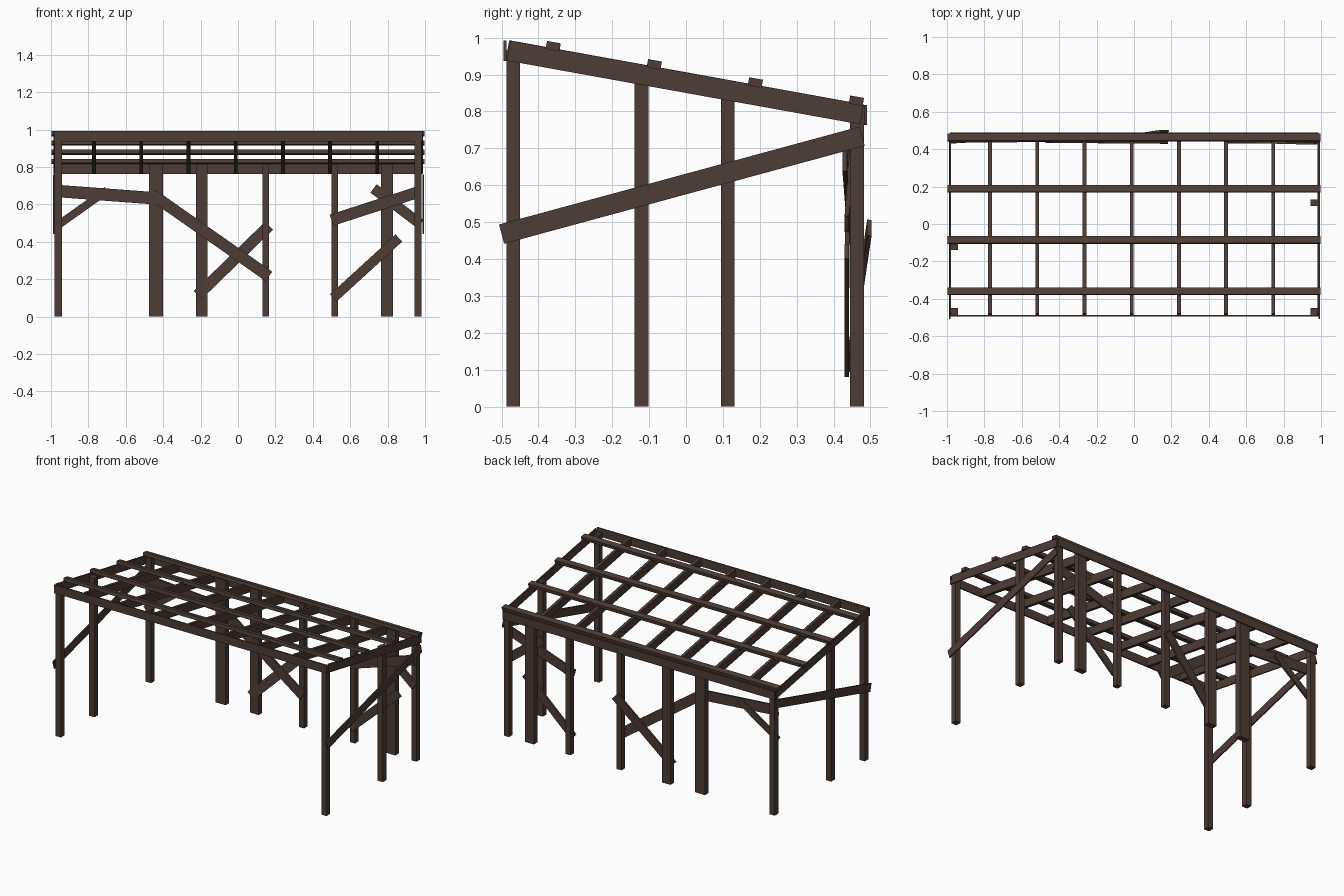
import bpy
from mathutils import Vector, Matrix

if "Cube" in bpy.data.objects:
    bpy.data.objects.remove(bpy.data.objects["Cube"])

wood = bpy.data.materials.new("dark brown timber")
wood.diffuse_color = (0.075, 0.046, 0.036, 1)
wood.use_nodes = True
wood.node_tree.nodes["Principled BSDF"].inputs["Base Color"].default_value = wood.diffuse_color


def add_mesh(name, verts):
    faces = [(0, 1, 3, 2), (4, 6, 7, 5), (0, 4, 5, 1), (2, 3, 7, 6), (0, 2, 6, 4), (1, 5, 7, 3)]
    me = bpy.data.meshes.new(name)
    me.from_pydata(verts, [], faces)
    me.materials.append(wood)
    ob = bpy.data.objects.new(name, me)
    bpy.context.collection.objects.link(ob)
    return ob


def box(name, x0, x1, y0, y1, z0, z1):
    return add_mesh(name, [(x, y, z) for x in (x0, x1) for y in (y0, y1) for z in (z0, z1)])


def plank(name, a, b, width, thick, flat):
    """Board from a to b; 'flat' is the direction its thickness points."""
    a, b, n = Vector(a), Vector(b), Vector(flat)
    d = (b - a).normalized()
    n = (n - d * n.dot(d)).normalized()
    w = d.cross(n)
    return add_mesh(name, [p + n * (i * thick / 2) + w * (j * width / 2)
                           for p in (a, b) for i in (-1, 1) for j in (-1, 1)])


SLOPE = -0.18


def roof_z(y):
    return 0.992 + SLOPE * (y + 0.476)      # top edge of the rafters


# Back row of posts, of varying width
for x0, x1 in [(-.98, -.942), (-.475, -.402), (-.225, -.162), (.13, .167),
               (.50, .535), (.765, .828), (.945, .982)]:
    box("back_post", x0, x1, .445, .482, 0, .815)

# Front corner posts and one middle post on each side
for x0, x1 in [(-.98, -.942), (.945, .982)]:
    box("front_post", x0, x1, -.487, -.45, 0, .965)
box("left_middle_post", -.98, -.942, -.14, -.102, 0, .91)
box("right_middle_post", .945, .982, .095, .132, 0, .88)

# Fascia boards
box("front_fascia", -.985, .987, -.495, -.487, .937, .992)
box("back_fascia", -.985, .987, .482, .49, .763, .817)

# Sloping side plates and long side braces
for side, xp, xb in [("left", -.983, -.986), ("right", .985, .991)]:
    plank(side + "_plate", (xp, -.481, .965), (xp, .477, .792), .055, .008, (1, 0, 0))
    plank(side + "_brace", (xb, -.50, .4675), (xb, .4775, .733), .054, .008, (1, 0, 0))

# Inner rafters
for i in range(7):
    x = -.77 + i * .2525
    plank("rafter", (x, -.484, .966), (x, .478, .792), .055, .02, (1, 0, 0))

# Purlins lying along the roof
for y in (-.36, -.086, .188, .462):
    z = roof_z(y) + .006
    plank("purlin", (-.998, y, z), (.998, y, z), .038, .022, (0, -SLOPE, 1))

# Braces nailed across the back posts: start, end, width
for a, b, w in [((-.975, .44, .672), (-.41, .445, .63), .066),
                ((-.975, .437, .48), (-.70, .452, .675), .042),
                ((-.455, .44, .65), (.165, .435, .215), .062),
                ((-.215, .442, .115), (.165, .497, .485), .06),
                ((.51, .436, .10), (.86, .436, .42), .052),
                ((.50, .442, .515), (.97, .43, .668), .062),
                ((.725, .45, .685), (.975, .436, .495), .056)]:
    plank("back_brace", a, b, w, .012, (0, 1, 0))

# Make all normals point outwards
import bmesh
for ob in bpy.context.collection.objects:
    bm = bmesh.new()
    bm.from_mesh(ob.data)
    bmesh.ops.recalc_face_normals(bm, faces=bm.faces)
    bm.to_mesh(ob.data)
    bm.free()
